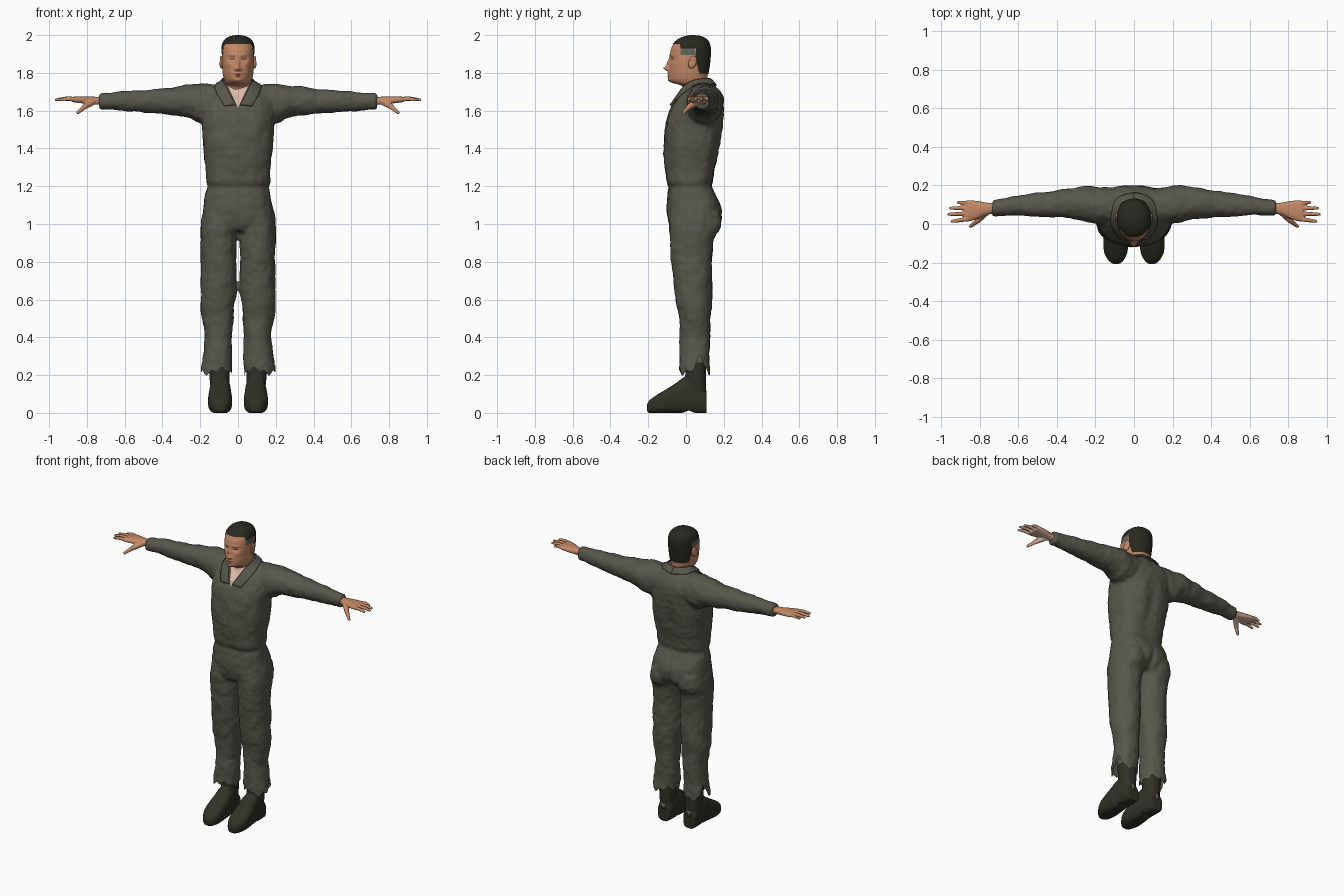
import bpy, bmesh
from math import sin, cos, pi, exp, atan2, copysign
from mathutils import Vector, Matrix, noise
from mathutils.bvhtree import BVHTree

old = bpy.data.objects.get("Cube")
if old:
    bpy.data.objects.remove(old)


def material(name, *rgb):
    m = bpy.data.materials.new(name)
    m.use_nodes = True
    m.diffuse_color = (*rgb, 1)
    m.node_tree.nodes["Principled BSDF"].inputs["Base Color"].default_value = (*rgb, 1)
    return m


OLIVE = material("olive_cloth", .095, .095, .07)
SKIN = material("tan_skin", .55, .25, .135)
PALE = material("pale_skin", .72, .48, .37)
HAIR = material("dark_hair", .022, .022, .015)
LEATHER = material("dark_leather", .03, .03, .019)
GREY = material("grey_trim", .12, .13, .105)
LIP = material("lip_brown", .42, .16, .1)
EYE = material("eye_dark", .06, .035, .025)


def spline(rows, steps):
    """Catmull-Rom interpolation through the profile rows."""
    out = []
    for i in range(len(rows) - 1):
        p, q, r, s = (rows[max(0, min(len(rows) - 1, i + k))] for k in (-1, 0, 1, 2))
        for j in range(steps):
            t = j / steps
            out.append([b + .5 * t * (c - a + t * (2*a - 5*b + 4*c - d + t * (3*(b - c) + d - a)))
                        for a, b, c, d in zip(p, q, r, s)])
    return out + [list(rows[-1])]


def loft(bm, axis, rows, n=32, power=2.4, steps=3, side=1):
    """Rows are (position on axis, low and high of each cross direction)."""
    rings = []
    for t, a0, a1, b0, b1 in spline(rows, steps):
        ring = []
        for k in range(n):
            c, s = cos(2*pi*k/n), sin(2*pi*k/n)
            a = (a0 + a1)/2 + (a1 - a0)/2 * copysign(abs(c)**(2/power), c)
            b = (b0 + b1)/2 + (b1 - b0)/2 * copysign(abs(s)**(2/power), s)
            x, y, z = {"x": (t, a, b), "y": (a, t, b), "z": (a, b, t)}[axis]
            ring.append(bm.verts.new((x * side, y, z)))
        rings.append(ring)
    for lo, hi in zip(rings, rings[1:]):
        for k in range(n):
            bm.faces.new((lo[k], lo[k-1], hi[k-1], hi[k]))
    bm.faces.new(rings[0])
    bm.faces.new(rings[-1][::-1])


def limb(bm, a, b, r0, r1):
    """Tapered round-ended segment."""
    a, b = Vector(a), Vector(b)
    turn = (b - a).to_track_quat("Z", "Y").to_matrix().to_4x4()
    bmesh.ops.create_cone(bm, cap_ends=True, segments=16, radius1=r0, radius2=r1,
                          depth=(b - a).length, matrix=Matrix.Translation((a + b)/2) @ turn)
    for p, r in ((a, r0), (b, r1)):
        bmesh.ops.create_uvsphere(bm, u_segments=16, v_segments=8, radius=r,
                                  matrix=Matrix.Translation(p))


def finish(bm, name, *mats):
    bmesh.ops.recalc_face_normals(bm, faces=bm.faces)
    me = bpy.data.meshes.new(name)
    for f in bm.faces:
        f.smooth = True
    bm.to_mesh(me)
    bm.free()
    for m in mats:
        me.materials.append(m)
    ob = bpy.data.objects.new(name, me)
    bpy.context.scene.collection.objects.link(ob)
    return ob


def fuse(bm, voxel, smooth):
    """Merge overlapping volumes into one skin and return it for editing."""
    ob = finish(bm, "fused")
    mod = ob.modifiers.new("merge", "REMESH")
    mod.mode, mod.voxel_size = "VOXEL", voxel
    mod = ob.modifiers.new("soften", "SMOOTH")
    mod.factor, mod.iterations = .5, smooth
    me = bpy.data.meshes.new_from_object(ob.evaluated_get(bpy.context.evaluated_depsgraph_get()))
    bpy.data.objects.remove(ob)
    out = bmesh.new()
    out.from_mesh(me)
    out.normal_update()
    return out


def mirrored(ob, name):
    me = ob.data.copy()
    me.transform(Matrix.Scale(-1, 4, (1, 0, 0)))
    me.flip_normals()
    bpy.context.scene.collection.objects.link(bpy.data.objects.new(name, me))


def bump(u, su, v, sv):
    return exp(-(u/su)**2 - (v/sv)**2)


# Jumpsuit: torso, legs and sleeves merged
torso = [(.96, .16, -.07, .14), (1, .195, -.09, .18), (1.05, .192, -.097, .19),
         (1.1, .182, -.102, .186), (1.15, .174, -.1, .163), (1.2, .163, -.09, .137),
         (1.22, .17, -.102, .142), (1.3, .172, -.11, .157), (1.4, .185, -.117, .18),
         (1.5, .192, -.112, .195), (1.58, .197, -.095, .2), (1.65, .19, -.06, .197),
         (1.7, .155, -.022, .177), (1.74, .1, 0, .145), (1.765, .07, 0, .125)]
leg = [(1.06, .02, .185, -.08, .18), (.98, .004, .198, -.09, .182), (.92, .006, .199, -.085, .148),
       (.8, .011, .197, -.077, .137), (.65, .006, .196, -.06, .137), (.57, .02, .196, -.052, .137),
       (.5, .023, .189, -.037, .13), (.4, .033, .176, -.032, .127), (.3, .029, .189, -.035, .124),
       (.22, .034, .196, -.034, .128), (.14, .034, .196, -.034, .128)]
sleeve = [(.08, 0, .18, 1.54, 1.74), (.2, 0, .197, 1.53, 1.742), (.26, .014, .195, 1.563, 1.735),
          (.35, .03, .182, 1.577, 1.724), (.5, .038, .162, 1.588, 1.708), (.6, .043, .147, 1.598, 1.702),
          (.68, .043, .132, 1.603, 1.697), (.735, .043, .125, 1.606, 1.69)]
bm = bmesh.new()
loft(bm, "z", [(z, -r, r, y0, y1) for z, r, y0, y1 in torso])
for s in (1, -1):
    loft(bm, "z", leg, side=s, power=2.2)
    loft(bm, "x", sleeve, side=s, power=2.1)
suit = fuse(bm, .009, 5)

# Cloth folds, seat cleft, spine hollow and front fastening
for v in suit.verts:
    x, y, z = v.co
    d = .006 * noise.noise(Vector((x*13, y*13, z*11))) + .003 * noise.noise(v.co * 34)
    if y > .08:
        d -= .016 * bump(x, .018, z - 1, .08) + .01 * bump(x, .04, z - 1.4, .16)
    elif z > .98:
        d -= .003 * bump(x, .007, z - 1.35, .3)
    v.co += v.normal * d


def hem(co):
    a = atan2(co.y - .045, abs(co.x) - .112)
    return .22 + .012*sin(3*a + 1) + .01*sin(9*a) + .075*exp(-((a - .4)/.28)**2)


# Ragged trouser hems
low = [f for f in suit.faces if (c := f.calc_center_median()).z < hem(c)]
bmesh.ops.delete(suit, geom=low, context="FACES")
for v in suit.verts:
    if v.is_boundary:
        v.co.z = hem(v.co)

# Open neck, cut as a V
V_TIP, V_SLOPE = 1.615, .46
for s in (1, -1):
    near = [f for f in suit.faces if (c := f.calc_center_median()).z > 1.58 and c.y < .05 and abs(c.x) < .1]
    geom = near + list({e for f in near for e in f.edges}) + list({v for f in near for v in f.verts})
    bmesh.ops.bisect_plane(suit, geom=geom, plane_co=(0, 0, V_TIP), plane_no=(s, 0, -V_SLOPE))
for f in suit.faces:
    c = f.calc_center_median()
    f.material_index = int(c.y < .05 and abs(c.x) < V_SLOPE * (c.z - V_TIP))
tree = BVHTree.FromBMesh(suit)
finish(suit, "jumpsuit", OLIVE, PALE)

# Collar: inner edge stands at the neck, outer edge lies on the shoulders
inner = [(0, .13, 1.768), (.06, .11, 1.768), (.078, .04, 1.756), (.06, -.015, 1.725), (.012, -.08, 1.63)]
outer = [(0, .16, 1.73), (.09, .125, 1.735), (.118, .04, 1.72), (.112, -.03, 1.69), (.075, -.09, 1.63)]
bm = bmesh.new()
for s in (1, -1):
    grid = []
    for p, q in zip(spline(inner, 5), spline(outer, 5)):
        row = []
        for k in range(6):
            co = Vector(p).lerp(Vector(q), k/5)
            co.x *= s
            hit, normal, _, dist = tree.find_nearest(co)
            if k > 2 or (co - hit).dot(normal) < .007:
                co = hit + normal * .007
            row.append(bm.verts.new(co))
        grid.append(row)
    for r0, r1 in zip(grid, grid[1:]):
        for k in range(5):
            bm.faces.new((r0[k], r0[k+1], r1[k+1], r1[k]))
collar = finish(bm, "collar", OLIVE)
mod = collar.modifiers.new("thickness", "SOLIDIFY")
mod.thickness, mod.offset = .006, 0

# Head and neck
skull = [(1.6, .06, .01, .11), (1.7, .06, -.008, .12), (1.732, .062, -.025, .118), (1.747, .067, -.07, .115),
         (1.762, .073, -.09, .114), (1.78, .078, -.093, .114), (1.8, .081, -.093, .117),
         (1.83, .083, -.09, .122), (1.86, .085, -.087, .126), (1.9, .086, -.084, .129),
         (1.93, .086, -.078, .129), (1.96, .078, -.06, .121), (1.98, .062, -.035, .104),
         (1.992, .038, -.005, .078), (1.997, .01, .025, .045)]
features = [(0, 1.823, .013, .011, -.024), (0, 1.848, .009, .026, -.014), (.015, 1.819, .008, .008, -.009),
            (.033, 1.874, .017, .012, .011), (.033, 1.874, .011, .006, -.005), (.03, 1.895, .022, .007, -.005),
            (0, 1.797, .02, .005, -.006), (0, 1.783, .017, .005, -.007), (0, 1.79, .024, .003, .003),
            (0, 1.757, .02, .012, -.006), (.05, 1.845, .016, .016, -.004)]
bm = bmesh.new()
loft(bm, "z", [(z, -r, r, y0, y1) for z, r, y0, y1 in skull], n=128, power=2.15, steps=7)
bmesh.ops.recalc_face_normals(bm, faces=bm.faces)
bm.normal_update()


def hairline(y):
    if y < -.03:
        return 1.952
    return 1.93 if y < .052 else max(1.795, 1.88 - 5 * (y - .052))


for v in bm.verts:
    x, y, z = v.co
    if z > hairline(y):
        v.co += v.normal * .003
    if y < 0:
        v.co.y += sum(d * bump(abs(x) - fx, sx, z - fz, sz) for fx, fz, sx, sz, d in features)
        if 1.73 < z < 1.86:
            v.co.x *= 1 - .3 * min(1, -y/.09) * (1.86 - z)/.13
for f in bm.faces:
    c = f.calc_center_median()
    x, y, z = abs(c.x), c.y, c.z
    if z > hairline(y):
        f.material_index = 1
    elif -.028 < y < .045 and z > 1.897:
        f.material_index = 2
    elif y < -.06 and (x/.025)**2 + ((z - 1.79)/.011)**2 < 1:
        f.material_index = 3
    elif y < -.03 and (((x - .033)/.013)**2 + ((z - 1.874)/.004)**2 < 1):
        f.material_index = 4
finish(bm, "head", SKIN, HAIR, GREY, LIP, EYE)

# Ears
bm = bmesh.new()
shape = Matrix.Rotation(-.3, 4, "X") @ Matrix.Rotation(.3, 4, "Z") @ Matrix.Diagonal((.011, .022, .034, 1))
bmesh.ops.create_uvsphere(bm, u_segments=24, v_segments=16, radius=1,
                          matrix=Matrix.Translation((.088, .035, 1.856)) @ shape)
for v in bm.verts:
    v.co.x -= .008 * bump(v.co.y - .03, .01, v.co.z - 1.86, .016)
mirrored(finish(bm, "left_ear", SKIN), "right_ear")

# Hands: palm, four fingers and a lowered thumb, paler underneath
bm = bmesh.new()
loft(bm, "x", [(.69, .055, .108, 1.628, 1.67), (.76, .05, .11, 1.633, 1.674), (.8, .032, .118, 1.636, 1.675),
               (.85, .014, .123, 1.642, 1.676), (.878, .014, .12, 1.646, 1.673)])
for y, tip_x, tip_y in ((.108, .912, .112), (.082, .952, .082), (.054, .962, .05), (.026, .944, .014)):
    knuckle, middle = (.86, y, 1.66), ((.86 + tip_x)/2, (y + tip_y)/2, 1.664)
    limb(bm, knuckle, middle, .0125, .011)
    limb(bm, middle, (tip_x, tip_y, 1.658), .011, .008)
limb(bm, (.765, .065, 1.65), (.81, .018, 1.622), .02, .015)
limb(bm, (.81, .018, 1.622), (.848, -.012, 1.59), .014, .009)
hand = fuse(bm, .0045, 3)
for f in hand.faces:
    f.material_index = int(f.normal.z < -.35)
mirrored(finish(hand, "left_hand", SKIN, PALE), "right_hand")

# Boots: shaft and foot merged, grey band at the top
bm = bmesh.new()
loft(bm, "z", [(.03, .05, .142, .005, .107), (.12, .048, .145, 0, .106), (.2, .044, .152, -.004, .106),
               (.305, .042, .158, -.005, .108)])
loft(bm, "y", [(.108, .052, .14, -.004, .11), (.05, .042, .148, -.004, .16), (0, .038, .15, -.004, .192),
               (-.05, .034, .155, -.004, .16), (-.1, .031, .159, -.004, .128), (-.15, .035, .154, -.004, .098),
               (-.19, .055, .132, -.002, .07), (-.207, .075, .11, .008, .045)], power=2.8)
boot = fuse(bm, .006, 4)
for v in boot.verts:
    v.co.z = max(v.co.z, .012 * bump(v.co.y - .015, .02, 0, 1))
for f in boot.faces:
    f.material_index = int(f.calc_center_median().z > .268)
mirrored(finish(boot, "left_boot", LEATHER, GREY), "right_boot")

# Heel patches
bm = bmesh.new()
bmesh.ops.create_cube(bm, size=1, matrix=Matrix.Translation((.096, .105, .1)) @ Matrix.Diagonal((.026, .008, .036, 1)))
mirrored(finish(bm, "left_heel_patch", GREY), "right_heel_patch")
